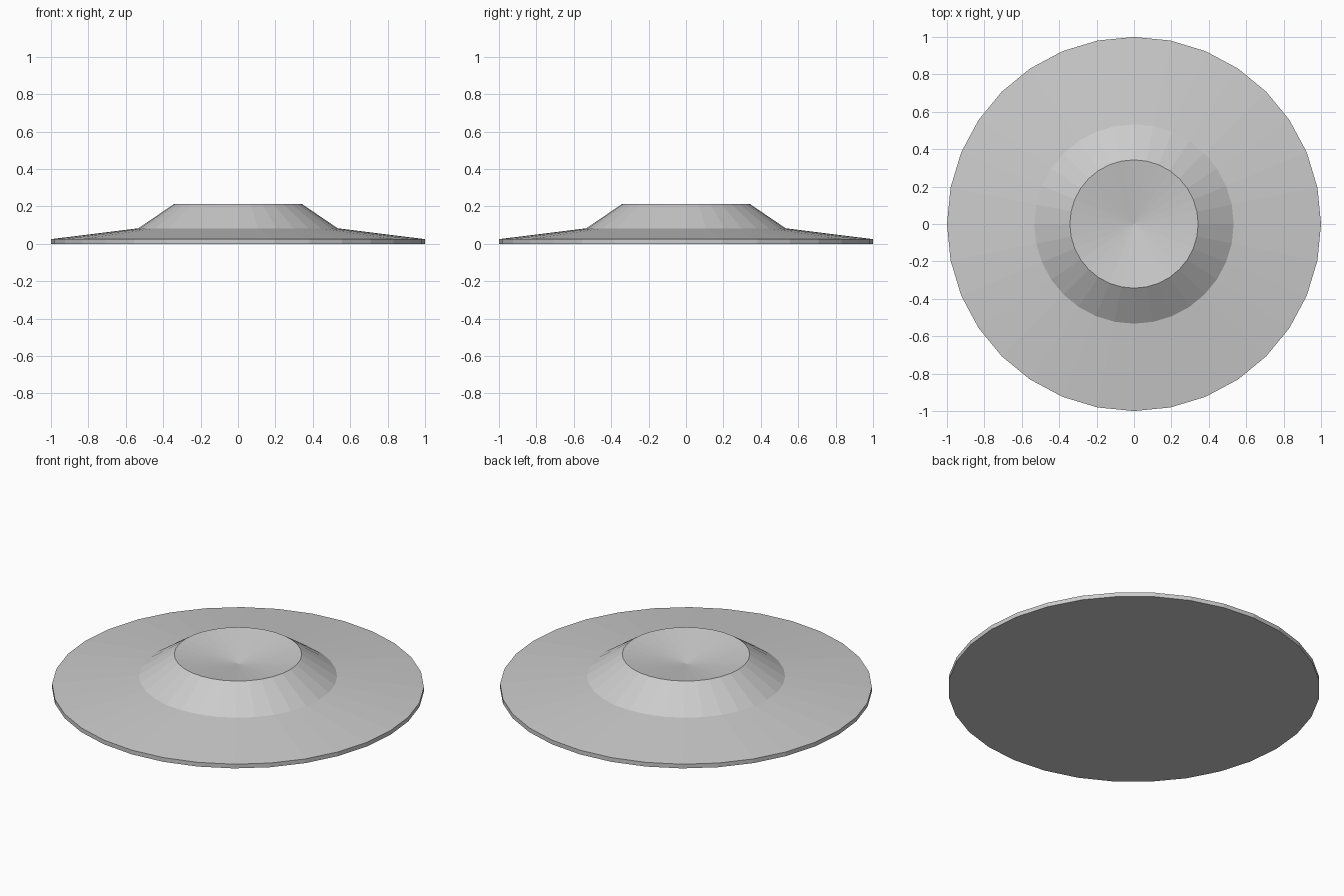
import bpy, bmesh
from math import cos, sin, tau

if "Cube" in bpy.data.objects:
    bpy.data.objects.remove(bpy.data.objects["Cube"])

SEGMENTS = 32


def lathe(name, profile, segments):
    """Revolve (radius, z) points around z; zero radius gives a pole."""
    bm = bmesh.new()
    rings = []
    for r, z in profile:
        count = segments if r > 0 else 1
        rings.append([bm.verts.new((r * cos(tau * i / segments), r * sin(tau * i / segments), z))
                      for i in range(count)])
    for a, b in zip(rings, rings[1:]):
        for i in range(segments):
            j = (i + 1) % segments
            corners = [a[i % len(a)], a[j % len(a)], b[j % len(b)], b[i % len(b)]]
            bm.faces.new(list(dict.fromkeys(corners)))
    bmesh.ops.recalc_face_normals(bm, faces=bm.faces)
    mesh = bpy.data.meshes.new(name)
    bm.to_mesh(mesh)
    bm.free()
    obj = bpy.data.objects.new(name, mesh)
    bpy.context.collection.objects.link(obj)
    return obj


# Disc: flat base, thin rim, shallow brim, raised hub and dished top
lathe("hubbed_disc", [
    (0, 0), (1.0, 0), (1.0, 0.025),
    (0.533, 0.083), (0.343, 0.212), (0, 0.155),
], SEGMENTS)
